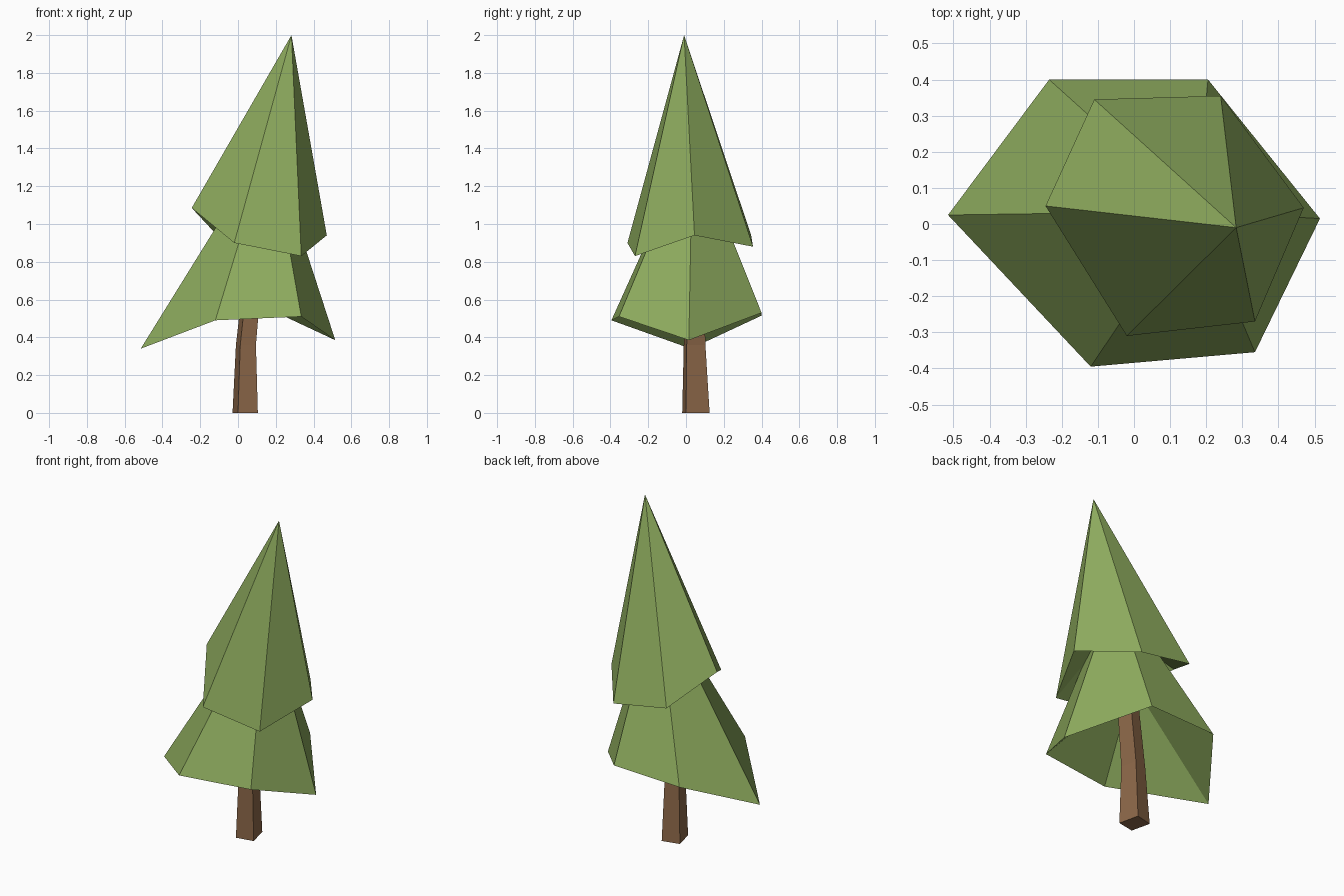
import bpy
import bmesh

if "Cube" in bpy.data.objects:
    bpy.data.objects.remove(bpy.data.objects["Cube"])


def material(name, color):
    mat = bpy.data.materials.new(name)
    mat.diffuse_color = (*color, 1.0)
    mat.use_nodes = True
    mat.node_tree.nodes["Principled BSDF"].inputs["Base Color"].default_value = mat.diffuse_color
    return mat


LEAF = material("leaf_green", (0.27, 0.41, 0.112))
BARK = material("bark_brown", (0.26, 0.135, 0.065))


def finish(name, bm, mat):
    """Turn a bmesh into a flat-shaded object."""
    bmesh.ops.recalc_face_normals(bm, faces=bm.faces)
    mesh = bpy.data.meshes.new(name)
    bm.to_mesh(mesh)
    bm.free()
    mesh.materials.append(mat)
    obj = bpy.data.objects.new(name, mesh)
    bpy.context.collection.objects.link(obj)
    return obj


def foliage(name, apex, hollow, rim):
    """Uneven cone with a rim, a tip and a hollowed underside."""
    bm = bmesh.new()
    ring = [bm.verts.new(p) for p in rim]
    tip, inner = bm.verts.new(apex), bm.verts.new(hollow)
    for a, b in zip(ring, ring[1:] + ring[:1]):
        bm.faces.new((a, b, tip))
        bm.faces.new((b, a, inner))
    return finish(name, bm, LEAF)


# Lower and upper foliage tiers
foliage("lower_foliage", (0.17, 0.035, 1.445), (0.06, 0.06, 0.88), [
    (-0.515, 0.025, 0.34), (-0.12, -0.395, 0.49), (0.335, -0.355, 0.51),
    (0.515, 0.015, 0.385), (0.205, 0.40, 0.53), (-0.235, 0.40, 0.515)])
foliage("upper_foliage", (0.283, -0.01, 2.0), (0.16, 0.03, 1.22), [
    (-0.245, 0.05, 1.085), (-0.02, -0.31, 0.90), (0.335, -0.27, 0.83),
    (0.47, 0.045, 0.94), (0.24, 0.355, 0.88), (-0.11, 0.345, 0.94)])

# Leaning square trunk: one cross-section, scaled and shifted upward
SECTION = [(-0.038, -0.072), (0.067, -0.052), (0.038, 0.073), (-0.067, 0.048)]
LEVELS = [(0.038, 0.052, 0.0, 1.0), (0.042, 0.045, 0.36, 0.79),
          (0.10, 0.045, 0.95, 0.65)]
bm = bmesh.new()
rings = [[bm.verts.new((cx + x * s, cy + y * s, z)) for x, y in SECTION]
         for cx, cy, z, s in LEVELS]
for low, high in zip(rings, rings[1:]):
    for i in range(4):
        j = (i + 1) % 4
        bm.faces.new((low[i], low[j], high[j], high[i]))
bm.faces.new(rings[0][::-1])
bm.faces.new(rings[-1])
finish("trunk", bm, BARK)
